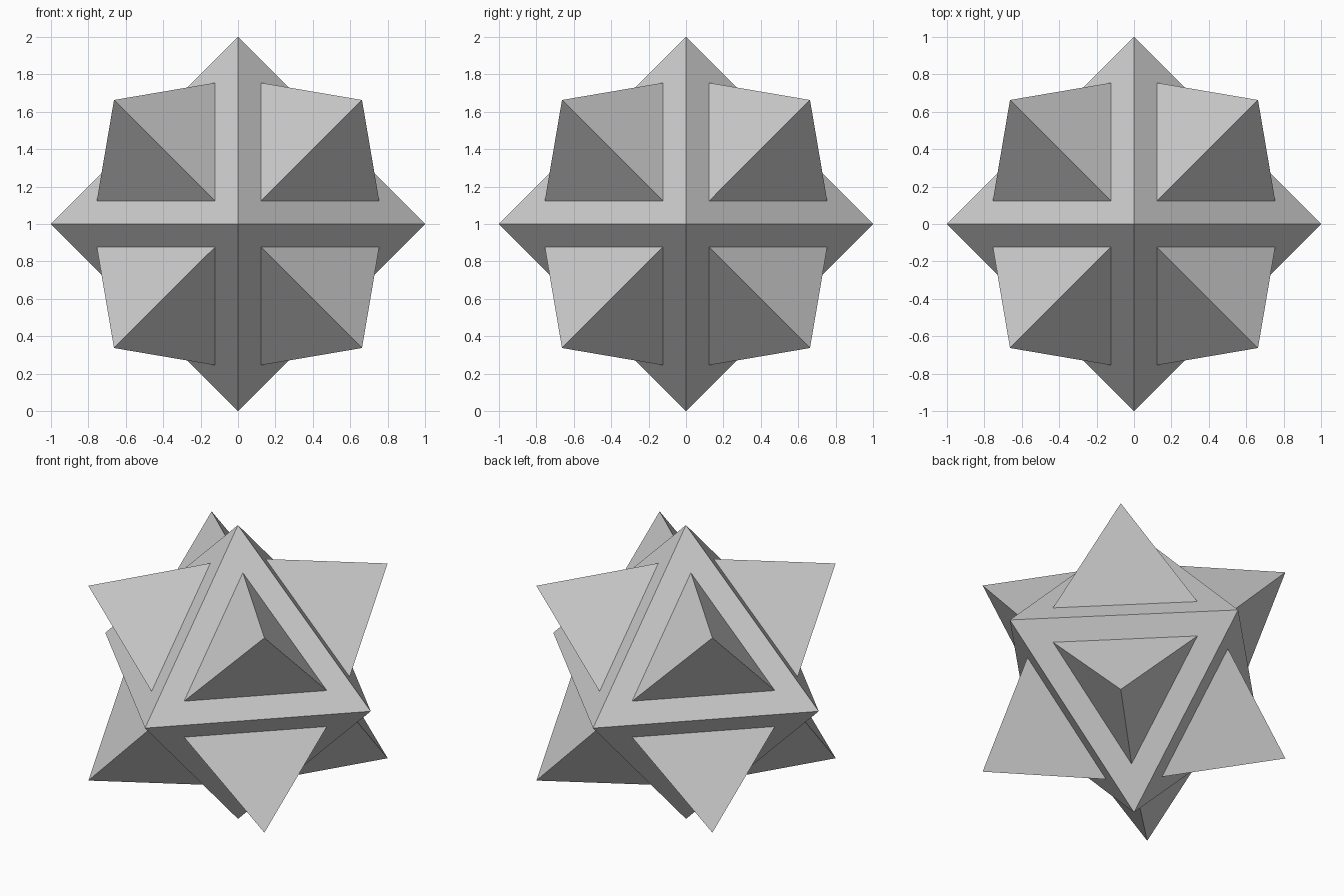
import bpy, bmesh
from mathutils import Vector

if "Cube" in bpy.data.objects:
    bpy.data.objects.remove(bpy.data.objects["Cube"])

RIM = 0.15      # width of the flat border on each face
SPIKE = 0.571   # height of each spike above its face

# Octahedral core: one point each way along every axis
bm = bmesh.new()
for axis in range(3):
    for sign in (-1, 1):
        p = Vector((0, 0, 0))
        p[axis] = sign
        bm.verts.new(p)
bmesh.ops.convex_hull(bm, input=bm.verts[:])
bmesh.ops.recalc_face_normals(bm, faces=bm.faces[:])
bm.normal_update()

# Border on each face, then a three-sided spike on the inner triangle
core_faces = bm.faces[:]
rims = bmesh.ops.inset_individual(bm, faces=core_faces, thickness=RIM,
                                  use_even_offset=True)["faces"]
bm.normal_update()
inner = [f for f in bm.faces if f not in set(rims)]
for f in inner:
    tip = f.calc_center_median() + f.normal * SPIKE
    apex = bmesh.ops.poke(bm, faces=[f])["verts"][0]
    apex.co = tip

# Stand the star on the ground
bmesh.ops.translate(bm, verts=bm.verts[:], vec=(0, 0, 1))
bmesh.ops.recalc_face_normals(bm, faces=bm.faces[:])

mesh = bpy.data.meshes.new("spiked_star")
bm.to_mesh(mesh)
bm.free()
star = bpy.data.objects.new("spiked_star", mesh)
bpy.context.collection.objects.link(star)
